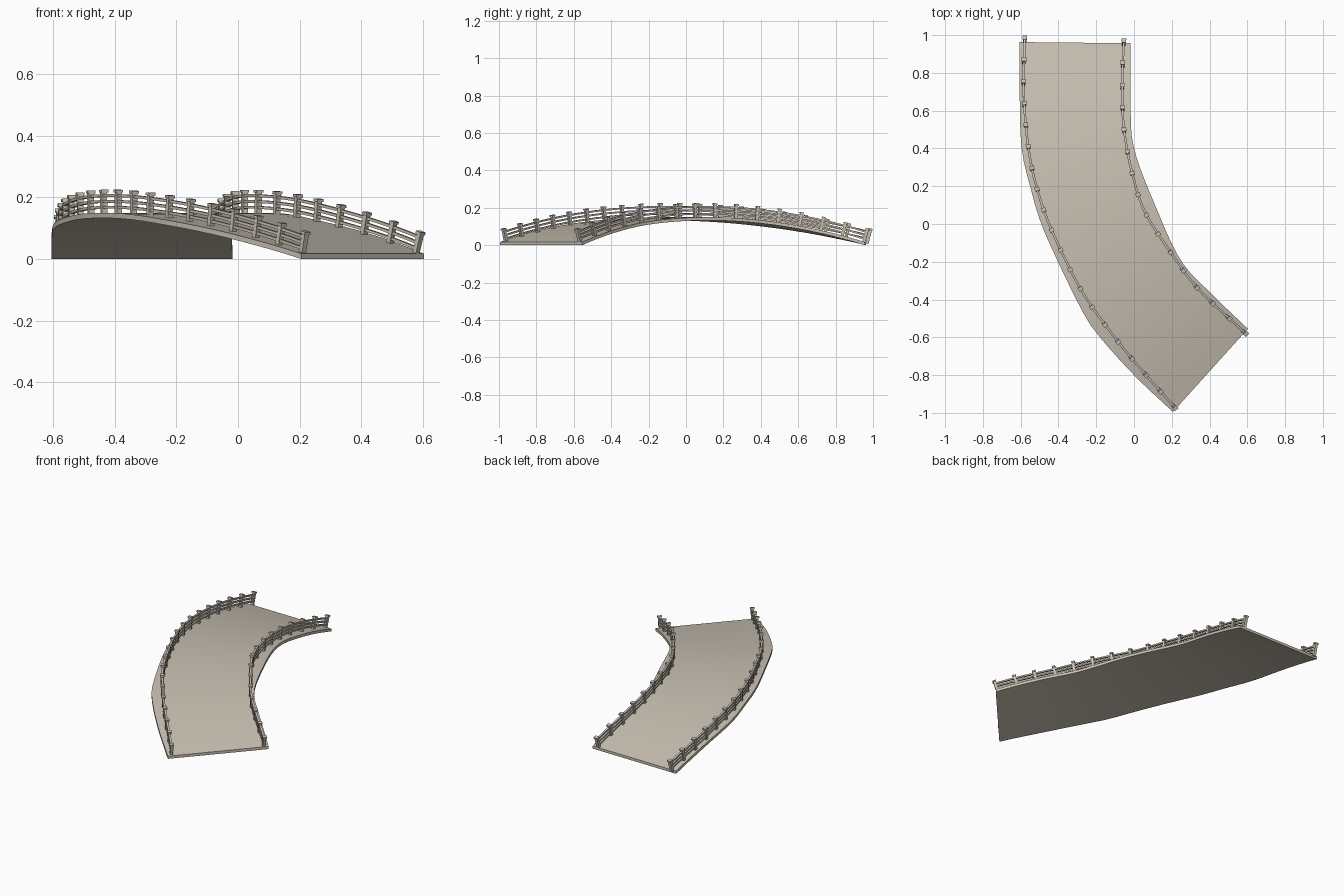
import bpy, bmesh
from mathutils import Vector

if "Cube" in bpy.data.objects:
    bpy.data.objects.remove(bpy.data.objects["Cube"])

RISE, THICK = 0.133, 0.017

stone = bpy.data.materials.new("pale stone")
stone.diffuse_color = (0.58, 0.53, 0.45, 1)
stone.use_nodes = True
stone.node_tree.nodes["Principled BSDF"].inputs["Base Color"].default_value = stone.diffuse_color

# Plan outlines of the deck edges and the railing feet, back to front
DECK_L = [(-.605, .963), (-.605, .66), (-.595, .40), (-.55, .20), (-.476, -.037),
          (-.29, -.43), (-.196, -.58), (0, -.80), (.206, -.995)]
DECK_R = [(-.018, .957), (-.018, .66), (0, .40), (.127, .063), (.25, -.196), (.40, -.36), (.603, -.555)]
RAIL_L = [(-.579, .97), (-.584, .70), (-.560, .41), (-.513, .185), (-.434, -.037),
          (-.286, -.339), (-.148, -.54), (-.005, -.72), (.208, -.962)]
RAIL_R = [(-.055, .95), (-.063, .73), (-.053, .50), (-.01, .27), (.058, .063),
          (.196, -.153), (.34, -.344), (.577, -.567)]


def smooth_path(pts):
    """Dense Catmull-Rom curve through the points."""
    p = [Vector(q) for q in pts]
    p = [2 * p[0] - p[1]] + p + [2 * p[-1] - p[-2]]
    out = []
    for i in range(1, len(p) - 2):
        a, b, c, d = p[i - 1:i + 3]
        for k in range(12):
            t = k / 12
            out.append(.5 * (2 * b + (c - a) * t + (2 * a - 5 * b + 4 * c - d) * t * t
                             + (3 * b - a - 3 * c + d) * t ** 3))
    return out + [p[-2]]


def arch_path(pts, n, lift):
    """n + 1 evenly spaced points along the plan curve, raised to the arch."""
    p = smooth_path(pts)
    dist = [0]
    for a, b in zip(p, p[1:]):
        dist.append(dist[-1] + (b - a).length)
    out, j = [], 0
    for i in range(n + 1):
        t = i / n
        s = t * dist[-1]
        while j < len(p) - 2 and dist[j + 1] < s:
            j += 1
        q = p[j].lerp(p[j + 1], (s - dist[j]) / (dist[j + 1] - dist[j]))
        out.append(Vector((q.x, q.y, RISE * 4 * t * (1 - t) + lift)))
    return out


def frames(path):
    """Point, tangent, sideways and normal directions along a path."""
    res = []
    for i, p in enumerate(path):
        if i == 0:
            t = -3 * path[0] + 4 * path[1] - path[2]
        elif i == len(path) - 1:
            t = 3 * path[-1] - 4 * path[-2] + path[-3]
        else:
            t = path[i + 1] - path[i - 1]
        t.normalize()
        s = t.cross(Vector((0, 0, 1))).normalized()
        res.append((p, t, s, s.cross(t)))
    return res


def loft(bm, rings):
    """Skin four-cornered rings into a closed bar."""
    vs = [[bm.verts.new(c) for c in r] for r in rings]
    for a, b in zip(vs, vs[1:]):
        for k in range(4):
            bm.faces.new((a[k], a[(k + 1) % 4], b[(k + 1) % 4], b[k]))
    bm.faces.new(vs[0][::-1])
    bm.faces.new(vs[-1])


def finish(bm, name, smooth=False):
    bmesh.ops.recalc_face_normals(bm, faces=bm.faces)
    me = bpy.data.meshes.new(name)
    bm.to_mesh(me)
    bm.free()
    me.materials.append(stone)
    ob = bpy.data.objects.new(name, me)
    bpy.context.collection.objects.link(ob)
    if smooth:
        bpy.context.view_layer.objects.active = ob
        ob.select_set(True)
        bpy.ops.object.shade_smooth_by_angle(angle=0.6)
        ob.select_set(False)


# Thin arched deck
up = Vector((0, 0, THICK))
bm = bmesh.new()
loft(bm, [(l, r, r + up, l + up) for l, r in zip(arch_path(DECK_L, 28, 0), arch_path(DECK_R, 28, 0))])
finish(bm, "bridge_deck", True)


def block(bm, f, along, across, lo, hi):
    """Box standing on the deck, leaning with the arch."""
    p, t, s, n = f
    loft(bm, [[p + n * h + t * (along * i) + s * (across * j)
               for i, j in ((-.5, -.5), (.5, -.5), (.5, .5), (-.5, .5))] for h in (lo, hi)])


for side, pts, gaps in (("left", RAIL_L, 19), ("right", RAIL_R, 15)):
    # Posts with small caps
    bm = bmesh.new()
    for f in frames(arch_path(pts, gaps, THICK)):
        block(bm, f, .016, .018, -.008, .068)
        block(bm, f, .021, .025, .066, .075)
    finish(bm, side + "_posts")
    # Three horizontal rails
    bm = bmesh.new()
    fs = frames(arch_path(pts, gaps * 2, THICK))
    for h in (.018, .037, .056):
        loft(bm, [[p + s * (.006 * j) + n * (h + .0045 * k)
                   for j, k in ((-1, -1), (1, -1), (1, 1), (-1, 1))] for p, t, s, n in fs])
    finish(bm, side + "_rails")
